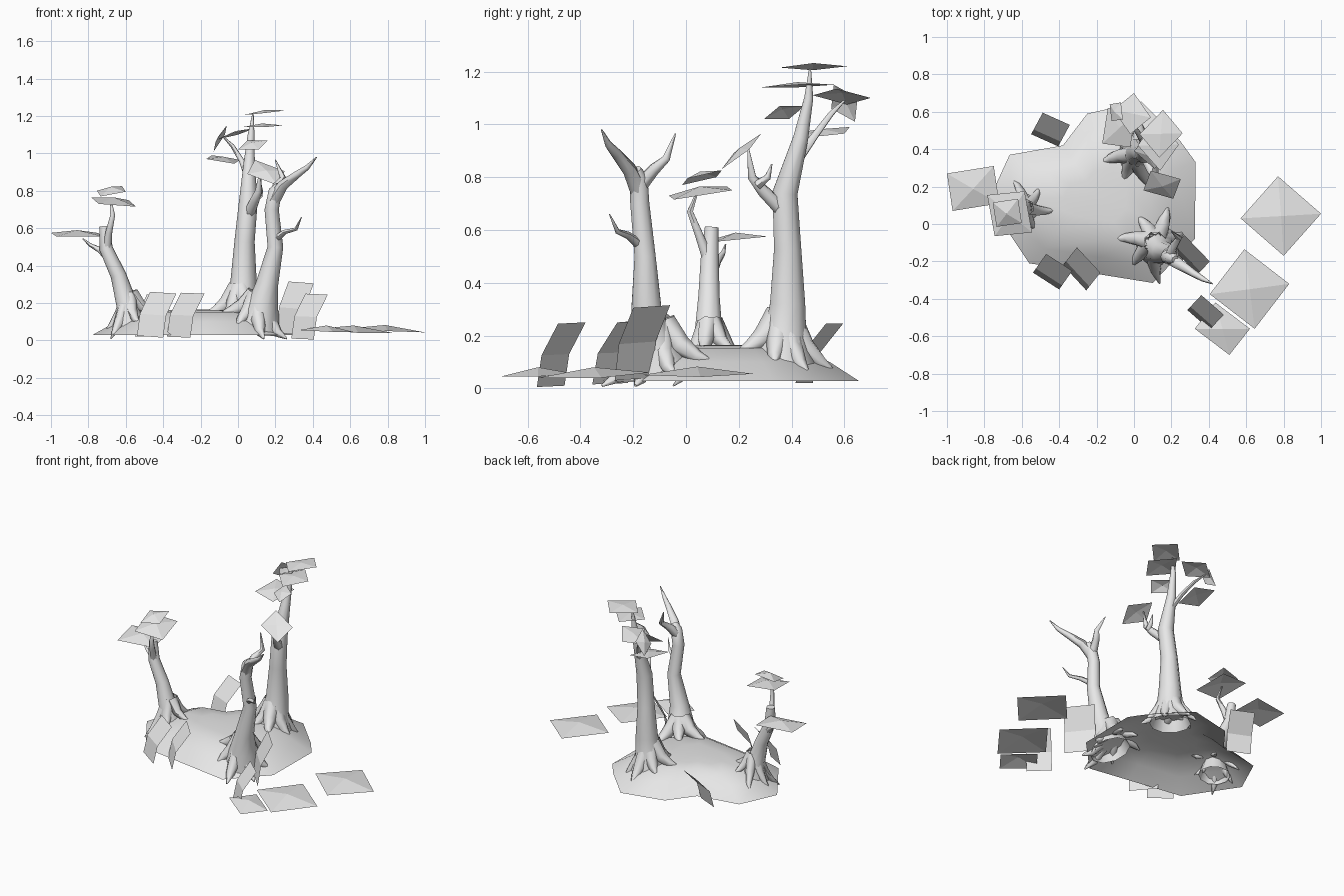
import bpy, bmesh, math
from mathutils import Vector
from mathutils.bvhtree import BVHTree

default_cube = bpy.data.objects.get("Cube")
if default_cube:
    bpy.data.objects.remove(default_cube, do_unlink=True)

grey = bpy.data.materials.new("plain_grey")
grey.use_nodes = True
grey.diffuse_color = (0.8, 0.8, 0.8, 1)
grey.node_tree.nodes["Principled BSDF"].inputs["Base Color"].default_value = grey.diffuse_color


def finish(name, bm, smooth=False):
    """Turn a bmesh into a scene object."""
    mesh = bpy.data.meshes.new(name)
    bm.to_mesh(mesh)
    bm.free()
    mesh.materials.append(grey)
    for face in mesh.polygons:
        face.use_smooth = smooth
    obj = bpy.data.objects.new(name, mesh)
    bpy.context.collection.objects.link(obj)
    return obj


def add_tube(bm, points, sides=8):
    """Add a tapered limb through (x, y, z, radius) points."""
    centres = [Vector(p[:3]) for p in points]
    rings = []
    for i, centre in enumerate(centres):
        tangent = centres[min(i + 1, len(centres) - 1)] - centres[max(i - 1, 0)]
        turn = Vector((0, 0, 1)).rotation_difference(tangent)
        ring = []
        for k in range(sides):
            angle = math.tau * k / sides
            spoke = Vector((math.cos(angle), math.sin(angle), 0)) * points[i][3]
            ring.append(bm.verts.new(centre + turn @ spoke))
        rings.append(ring)
    for low, high in zip(rings, rings[1:]):
        for k in range(sides):
            n = (k + 1) % sides
            bm.faces.new((low[k], low[n], high[n], high[k]))
    bm.faces.new(rings[-1])


# Island: an open, low dome with an uneven rim
rim = [(-.78, .12), (-.56, -.21), (-.18, -.27), (.10, -.315), (.325, -.08), (.33, .33),
       (.25, .44), (.04, .655), (-.25, .59), (-.38, .42), (-.665, .37)]
middle = Vector((-.2, .15))
bm = bmesh.new()
rings = []
for scale, height in ((1, .028), (.78, .1), (.56, .152), (.3, .162)):
    flat = [middle + (Vector(p) - middle) * scale for p in rim]
    rings.append([bm.verts.new((p.x, p.y, height)) for p in flat])
peak = bm.verts.new((middle.x, middle.y, .165))
for i in range(len(rim)):
    n = (i + 1) % len(rim)
    for outer, inner in zip(rings, rings[1:]):
        bm.faces.new((outer[i], outer[n], inner[n], inner[i]))
    bm.faces.new((rings[-1][i], rings[-1][n], peak))
surface = BVHTree.FromBMesh(bm)
finish("island", bm, True)


def ground(x, y):
    hit = surface.ray_cast(Vector((x, y, 2)), Vector((0, 0, -1)))[0]
    return hit.z if hit else .03


def tree(name, trunk, branches, reach, count, start):
    """Trunk, branches and a star of roots that follow the ground."""
    bm = bmesh.new()
    add_tube(bm, trunk, 10)
    for branch in branches:
        add_tube(bm, branch, 6)
    x, y = trunk[0][:2]
    girth = trunk[1][3]
    for k in range(count):
        angle = start + math.tau * k / count
        length = reach * (1 if k % 2 else .8)
        path = []
        for part, lift, size in ((.1, .13, .6), (.4, .04, .5), (.7, .0, .32), (1, -.02, .06)):
            px = x + math.cos(angle + part / 4) * length * part
            py = y + math.sin(angle + part / 4) * length * part
            path.append((px, py, ground(px, py) + lift, girth * size))
        add_tube(bm, path, 6)
    obj = finish(name, bm, True)
    bpy.context.view_layer.objects.active = obj
    obj.select_set(True)
    bpy.ops.object.shade_smooth_by_angle(angle=math.radians(60))
    obj.select_set(False)


# Tall back tree
tree("tall_tree",
     [(.015, .37, .08, .13), (.02, .375, .2, .085), (.03, .385, .32, .07), (.035, .385, .53, .054),
      (.055, .375, .74, .05), (.06, .435, .95, .03), (.07, .465, 1.1, .018), (.08, .47, 1.21, .004)],
     [[(.06, .36, .68, .03), (.09, .29, .75, .025), (.11, .25, .8, .018), (.12, .235, .91, .004)],
      [(.11, .27, .77, .02), (.12, .31, .8, .014), (.12, .325, .85, .003)],
      [(.06, .42, .86, .02), (.02, .49, .96, .015), (-.03, .55, 1.04, .011), (-.08, .6, 1.09, .004)]],
     .2, 7, .4)

# Bare front tree with two horns
tree("bare_tree",
     [(.11, -.1, .06, .13), (.13, -.13, .18, .085), (.155, -.15, .3, .06), (.2, -.155, .5, .042),
      (.18, -.175, .7, .038), (.2, -.18, .8, .036), (.22, -.19, .83, .02)],
     [[(.19, -.18, .75, .036), (.24, -.215, .83, .029), (.32, -.265, .89, .02),
       (.37, -.295, .925, .014), (.42, -.32, .98, .003)],
      [(.19, -.18, .76, .032), (.21, -.12, .83, .024), (.24, -.075, .87, .017), (.2, -.04, .965, .003)],
      [(.2, -.17, .54, .02), (.25, -.22, .58, .014), (.31, -.26, .595, .01), (.34, -.29, .66, .002)]],
     .22, 7, .1)

# Small leaning tree with a cut top
tree("small_tree",
     [(-.58, .09, .05, .1), (-.59, .085, .18, .058), (-.64, .087, .35, .042), (-.705, .09, .49, .036),
      (-.715, .097, .61, .027)],
     [[(-.7, .08, .5, .024), (-.69, .05, .58, .018), (-.67, .015, .67, .013), (-.68, .045, .75, .004)],
      [(-.69, .1, .44, .022), (-.74, .12, .485, .016), (-.79, .14, .51, .01), (-.83, .15, .545, .003)]],
     .17, 6, .7)


def leaf_cards(name, cards, lift):
    """Four-sided leaf plates from three corners, with a raised centre."""
    for number, corners in enumerate(cards):
        a, b, d = (Vector(c) for c in corners)
        c = b + d - a
        normal = (b - a).cross(d - a).normalized()
        if normal.z < 0:
            normal.negate()
        bm = bmesh.new()
        edge = [bm.verts.new(p) for p in (a, b, c, d)]
        centre = bm.verts.new((a + c) / 2 + normal * lift)
        for k in range(4):
            bm.faces.new((edge[k], edge[(k + 1) % 4], centre))
        bmesh.ops.recalc_face_normals(bm, faces=bm.faces)
        bm.normal_update()
        if sum(f.normal.z for f in bm.faces) < 0:
            bmesh.ops.reverse_faces(bm, faces=bm.faces)
        finish(f"{name}_{number + 1}", bm)


leaf_cards("ground_leaf", [
    ((.57, .03, .062), (.80, -.17, .05), (.77, .255, .055)),
    ((.405, -.375, .06), (.645, -.56, .04), (.59, -.135, .06)),
    ((.325, -.56, .055), (.51, -.70, .045), (.435, -.42, .055))], .03)
leaf_cards("small_tree_leaf", [
    ((-.785, .155, .765), (-.745, -.065, .73), (-.585, .175, .75)),
    ((-.755, .115, .80), (-.735, -.015, .77), (-.62, .135, .825)),
    ((-1, .27, .575), (-.97, .07, .555), (-.75, .31, .575))], .025)
leaf_cards("tall_tree_leaf", [
    ((.03, .48, 1.205), (.135, .355, 1.215), (.155, .61, 1.22)),
    ((.02, .42, 1.14), (.14, .285, 1.14), (.12, .56, 1.15)),
    ((0, .39, 1.02), (.11, .295, 1.02), (.05, .45, 1.07)),
    ((-.17, .43, .97), (-.02, .41, .945), (-.14, .62, .99)),
    ((-.11, .61, 1.075), (-.02, .48, 1.11), (0, .7, 1.1)),
    ((-.06, .56, 1.15), (-.07, .65, 1.1), (-.12, .55, 1.06)),
    ((.09, .285, .965), (.25, .24, .905), (.05, .18, .89))], .015)


def grass_blade(name, left, right, lean):
    """Upright card from a bottom edge, bent at mid height."""
    lean = Vector(lean)
    half = Vector((lean.x * .22, lean.y * .22, lean.z / 2))
    bm = bmesh.new()
    rows = [[bm.verts.new(Vector(p) + shift) for p in (left, right)]
            for shift in (Vector(), half, lean)]
    for low, high in zip(rows, rows[1:]):
        bm.faces.new((low[0], low[1], high[1], high[0]))
    finish(name, bm)


# Grass blades around the rim
blades = [((-.54, -.26, .025), (-.40, -.35, .015), (.07, .1, .235)),
          ((-.38, -.22, .02), (-.255, -.355, .015), (.075, .095, .235)),
          ((.205, -.13, .04), (.34, -.27, .03), (.065, .07, .275)),
          ((.285, -.46, .01), (.405, -.565, .005), (.075, .08, .24)),
          ((-.55, .48, .02), (-.405, .415, .02), (.062, .115, .225))]
for number, blade in enumerate(blades):
    grass_blade(f"grass_blade_{number + 1}", *blade)
